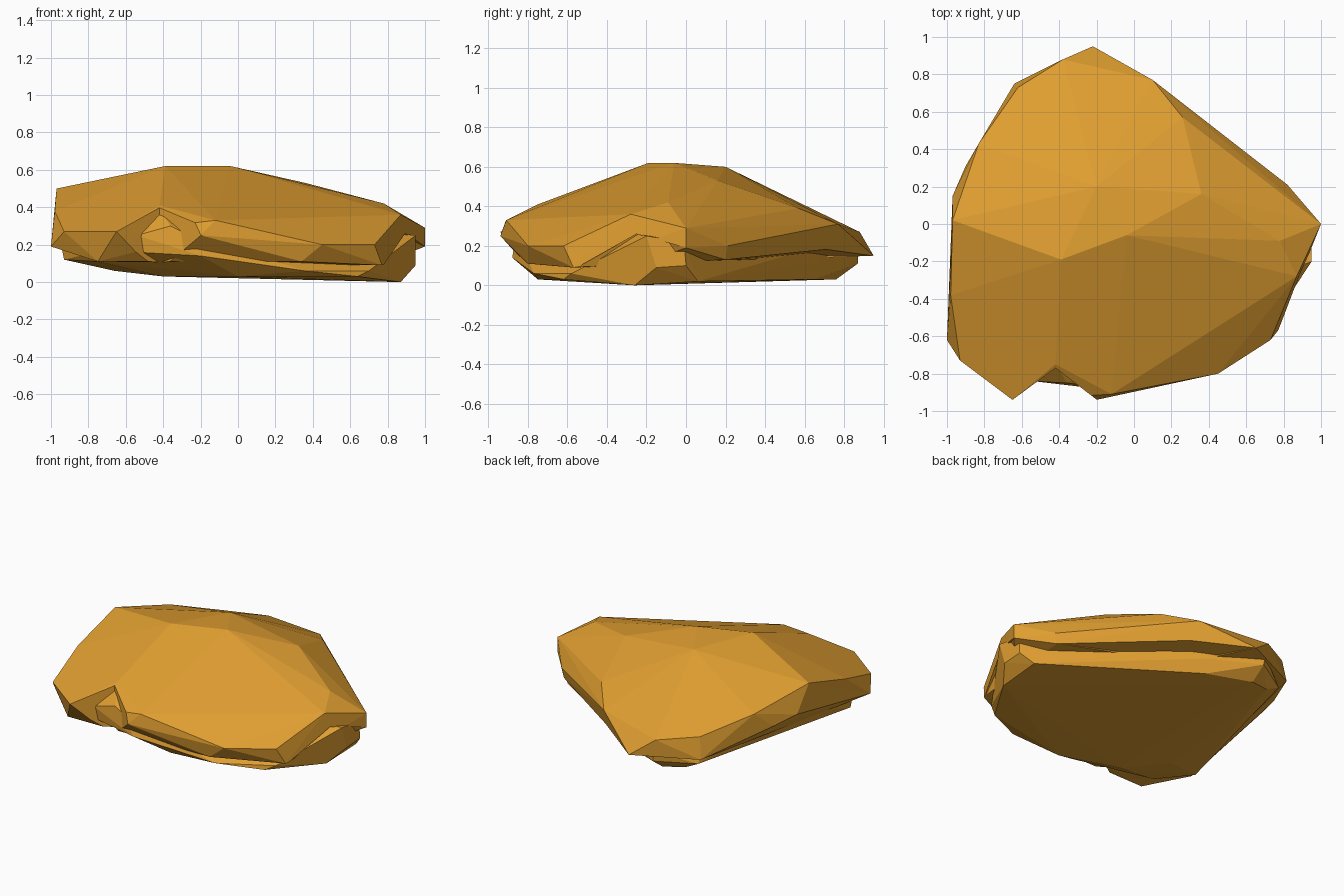
import bpy
import bmesh
import math

old_cube = bpy.data.objects.get("Cube")
if old_cube:
    bpy.data.objects.remove(old_cube, do_unlink=True)


def make_material(name, color):
    material = bpy.data.materials.new(name)
    material.use_nodes = True
    material.diffuse_color = color
    shader = next(n for n in material.node_tree.nodes if n.type == 'BSDF_PRINCIPLED')
    shader.inputs["Base Color"].default_value = color
    shader.inputs["Roughness"].default_value = 1
    return material


def faceted_stone(name, corners, material, merge_angle=2):
    """Wrap a flat-faced convex block around its corner points."""
    bm = bmesh.new()
    for corner in corners:
        bm.verts.new(corner)
    hull = bmesh.ops.convex_hull(bm, input=bm.verts)
    leftover = [v for v in hull["geom_interior"] if isinstance(v, bmesh.types.BMVert)]
    bmesh.ops.delete(bm, geom=leftover, context='VERTS')
    bmesh.ops.dissolve_limit(bm, angle_limit=math.radians(merge_angle),
                             verts=bm.verts, edges=bm.edges)
    bmesh.ops.recalc_face_normals(bm, faces=bm.faces)
    mesh = bpy.data.meshes.new(name)
    bm.to_mesh(mesh)
    bm.free()
    mesh.materials.append(material)
    stone = bpy.data.objects.new(name, mesh)
    bpy.context.scene.collection.objects.link(stone)
    return stone


def carve(target, corners, material):
    """Subtract a convex block with the given corners from the target."""
    cutter = faceted_stone("cutter", corners, material)
    cutter.hide_render = True
    modifier = target.modifiers.new("carve", 'BOOLEAN')
    modifier.operation = 'DIFFERENCE'
    modifier.solver = 'EXACT'
    modifier.object = cutter
    bpy.context.view_layer.objects.active = target
    bpy.ops.object.modifier_apply(modifier=modifier.name)
    bpy.data.objects.remove(cutter, do_unlink=True)


ochre = make_material("ochre stone", (0.74, 0.34, 0.03, 1))

# Broad sloping cap: the high ridge, the upper rim and the lower rim
ridge = [
    (-.97, .02, .5), (-.39, -.19, .62), (-.04, -.06, .62), (-.2, .2, .6),
    (.36, .16, .53), (.26, .57, .39), (.78, -.09, .42),
]
upper_rim = [
    (-.98, -.38, .38), (-.93, -.73, .27), (-.65, -.94, .27), (-.42, -.75, .41),
    (-.12, -.91, .33), (.45, -.8, .2), (.73, -.62, .2), (.87, -.28, .36),
    (1, 0, .29), (.82, .21, .2), (.1, .77, .31), (-.38, .88, .27),
    (-.62, .73, .3), (-.83, .43, .4),
]
lower_rim = [
    (-1, -.62, .19), (-.75, -.82, .11), (-.2, -.94, .25), (.34, -.8, .11),
    (.77, -.57, .09), (1, 0, .19), (.81, .2, .13), (-.22, .95, .15),
    (-.64, .75, .15), (-.72, .6, .19), (-.9, .31, .29), (-.97, .15, .33),
]
cap = faceted_stone("rock_cap", ridge + upper_rim + lower_rim, ochre)

# Vertical wedge removed from the front lip
wedge_plan = [(-.73, -1), (-.42, -.77), (-.12, -1)]
carve(cap, [(x, y, z) for x, y in wedge_plan for z in (-1, 1)], ochre)

# Undercuts that lift the cap's lower edge on the left side and the back
carve(cap, [(.77, -.57, .08), (1, 0, .19), (1.1, -.25, .26), (.85, -.25, .26),
            (.7, -.2, -.1), (1.2, -.3, 0)], ochre)
carve(cap, [(.82, .2, .13), (-.22, .96, .15), (.2, .8, .2), (0, .55, .15),
            (.1, .4, 0), (.8, .8, 0)], ochre)

# Shallow base: the underside, the bulging side and the shelf below the cap
underside = [
    (.87, -.26, 0), (.64, -.62, .03), (0, -.75, .03), (-.4, -.62, .03),
    (-.66, -.4, .06), (-.5, .72, .05), (-.35, .76, .03), (-.05, .65, .03),
    (.88, .06, .02),
]
side = [
    (.95, -.15, .09), (.95, 0, .1), (-.03, .68, .12), (-.35, .87, .11),
    (-.6, .72, .1), (-.72, .25, .13), (-.93, -.5, .12), (-.75, -.7, .11),
    (-.2, -.88, .14), (.36, -.77, .06), (.7, -.58, .06),
]
shelf = [
    (.95, -.2, .25), (.95, -.01, .22), (-.02, .68, .2), (-.36, .87, .18),
    (-.6, .68, .2), (-.78, .2, .25), (-.92, -.24, .2), (-.94, -.5, .17),
    (-.72, -.8, .17), (-.54, -.84, .25), (-.42, -.74, .39), (-.36, -.85, .3),
    (-.28, -.86, .26),
]
faceted_stone("rock_base", underside + side + shelf, ochre)
